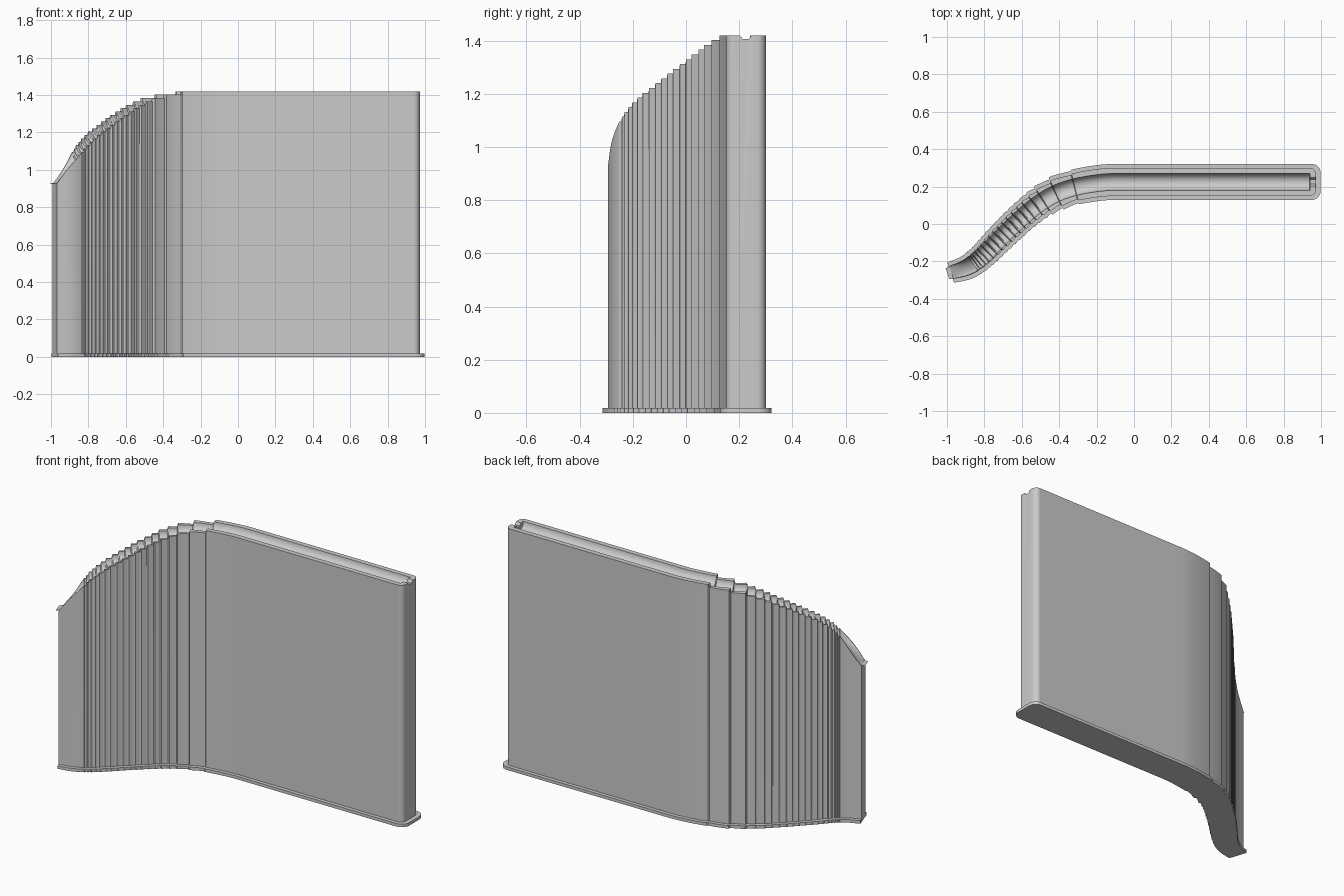
import bpy, bmesh, math
from mathutils import Vector

cube = bpy.data.objects.get("Cube")
if cube:
    bpy.data.objects.remove(cube)

grey = bpy.data.materials.new("light_grey")
grey.use_nodes = True
grey.diffuse_color = (0.6, 0.6, 0.6, 1)
grey.node_tree.nodes["Principled BSDF"].inputs["Base Color"].default_value = grey.diffuse_color

TOP, STEP, GROOVE = 1.42, 0.018, 0.045
# centre line: x, y, crest height, half thickness of the wall
KEYS = [(-0.98, -0.26, 0.925, 0.036), (-0.89, -0.23, 1.05, 0.045),
        (-0.82, -0.18, 1.15, 0.05), (-0.7, -0.06, 1.25, 0.057),
        (-0.6, 0.035, 1.32, 0.06), (-0.5, 0.115, 1.375, 0.064),
        (-0.4, 0.17, 1.402, 0.07), (-0.28, 0.205, TOP, 0.074),
        (-0.1, 0.225, TOP, 0.075), (1.0, 0.225, TOP, 0.075)]


def sample(x):
    """Smooth interpolation of y, height and thickness at x."""
    i = max(k for k in range(len(KEYS) - 1) if k == 0 or KEYS[k][0] <= x)
    a, b = KEYS[i], KEYS[i + 1]
    h = b[0] - a[0]
    t = (x - a[0]) / h

    def slope(k, c):
        if k >= len(KEYS) - 2:
            return 0
        p, q = KEYS[max(k - 1, 0)], KEYS[k + 1]
        return (q[c] - p[c]) / (q[0] - p[0])

    return [a[c] * (1 + 2 * t) * (1 - t) ** 2 + slope(i, c) * h * t * (1 - t) ** 2
            + b[c] * t * t * (3 - 2 * t) + slope(i + 1, c) * h * t * t * (t - 1)
            for c in (1, 2, 3)]


def frame(x):
    """Centre point, sideways and forward directions."""
    d = 0.002
    along = Vector((2 * d, sample(x + d)[0] - sample(x - d)[0], 0)).normalized()
    return Vector((x, sample(x)[0], 0)), Vector((-along.y, along.x, 0)), along


def stations():
    """Positions along the wall: x, crest, stepped rim height, half thickness."""
    out, last = [], None
    for i in range(221):
        x = -0.98 + 0.004 * i
        _, z, hw = sample(x)
        z = min(z, TOP)
        level = math.ceil((TOP - z) / STEP - 0.2)
        rim = TOP - STEP * level
        if z < 1.09:
            rim, level = z, None
        elif level > 0:
            frac = min(1, max(0, (z - rim) / STEP + 0.2))
            amp = 0.006 if x > -0.52 else 0.003
            hw += amp * (1 - 2 * frac)
        if last and last[0] != level:
            out.append((x, z, rim, hw - 0.003))     # sharp riser with a rounded lead
            x += 0.002
        out.append((x, z, rim, hw))
        last = (level, x)
    return out


def loft(name, rings):
    """Skin a row of closed sections, cap both ends."""
    bm = bmesh.new()
    rows = [[bm.verts.new(p) for p in ring] for ring in rings]
    n = len(rows[0])
    for a, b in zip(rows, rows[1:]):
        for j in range(n):
            k = (j + 1) % n
            bm.faces.new((a[j], a[k], b[k], b[j]))
    bm.faces.new(rows[0][::-1])
    bm.faces.new(rows[-1])
    bmesh.ops.recalc_face_normals(bm, faces=bm.faces)
    mesh = bpy.data.meshes.new(name)
    bm.to_mesh(mesh)
    bm.free()
    mesh.materials.append(grey)
    ob = bpy.data.objects.new(name, mesh)
    bpy.context.collection.objects.link(ob)
    bpy.ops.object.select_all(action="DESELECT")
    ob.select_set(True)
    bpy.context.view_layer.objects.active = ob
    bpy.ops.object.shade_smooth_by_angle(angle=math.radians(30))
    return ob


def wall_ring(x, crest, rim, hw, capped=False, lip=0):
    c, side, along = frame(x)
    up = Vector((0, 0, 1))
    gw = min(GROOVE, hw - 0.004)
    depth = GROOVE * min(1, max(0, (x + 0.98) / 0.12))
    pts = [c + side * hw + up * 0.01, c + side * hw + up * rim, c + side * gw + up * rim]
    for k in range(1, 12):
        a = math.pi * k / 12
        off = gw * math.cos(a)
        if capped:
            z = rim - (0.014 if abs(off) < 0.02 else 0)
        else:
            z = min(rim, crest) - depth * math.sin(a)
        pts.append(c + side * off + up * z - along * lip)
    pts += [c - side * gw + up * rim, c - side * hw + up * rim, c - side * hw + up * 0.01]
    return pts


def rounded_end(x_end, hw, r):
    """Half thickness round the corners of the square end."""
    steps = [math.pi / 2 * k / 8 for k in range(9)]
    return [(x_end - r + r * math.sin(a), hw - r + r * math.cos(a)) for a in steps]


# wall with the grooved, stepped crest
path = stations()
rings = [wall_ring(*s, lip=0.018 if i == 0 else 0) for i, s in enumerate(path)]
corner = rounded_end(0.972, 0.075, 0.032)
rings.append(wall_ring(0.9395, TOP, TOP, 0.075))
rings += [wall_ring(x, TOP, TOP, hw, capped=True) for x, hw in corner]
loft("grooved_wall", rings)


# thin foot following the wall outline
def foot_ring(x, hw):
    c, side, _ = frame(x)
    return [c + side * s * hw + Vector((0, 0, z))
            for s, z in ((1, 0), (1, 0.018), (-1, 0.018), (-1, 0))]


foot = [foot_ring(s[0], s[3] + 0.021) for s in path]
foot += [foot_ring(x, hw) for x, hw in rounded_end(0.998, 0.097, 0.05)]
loft("foot_flange", foot)
